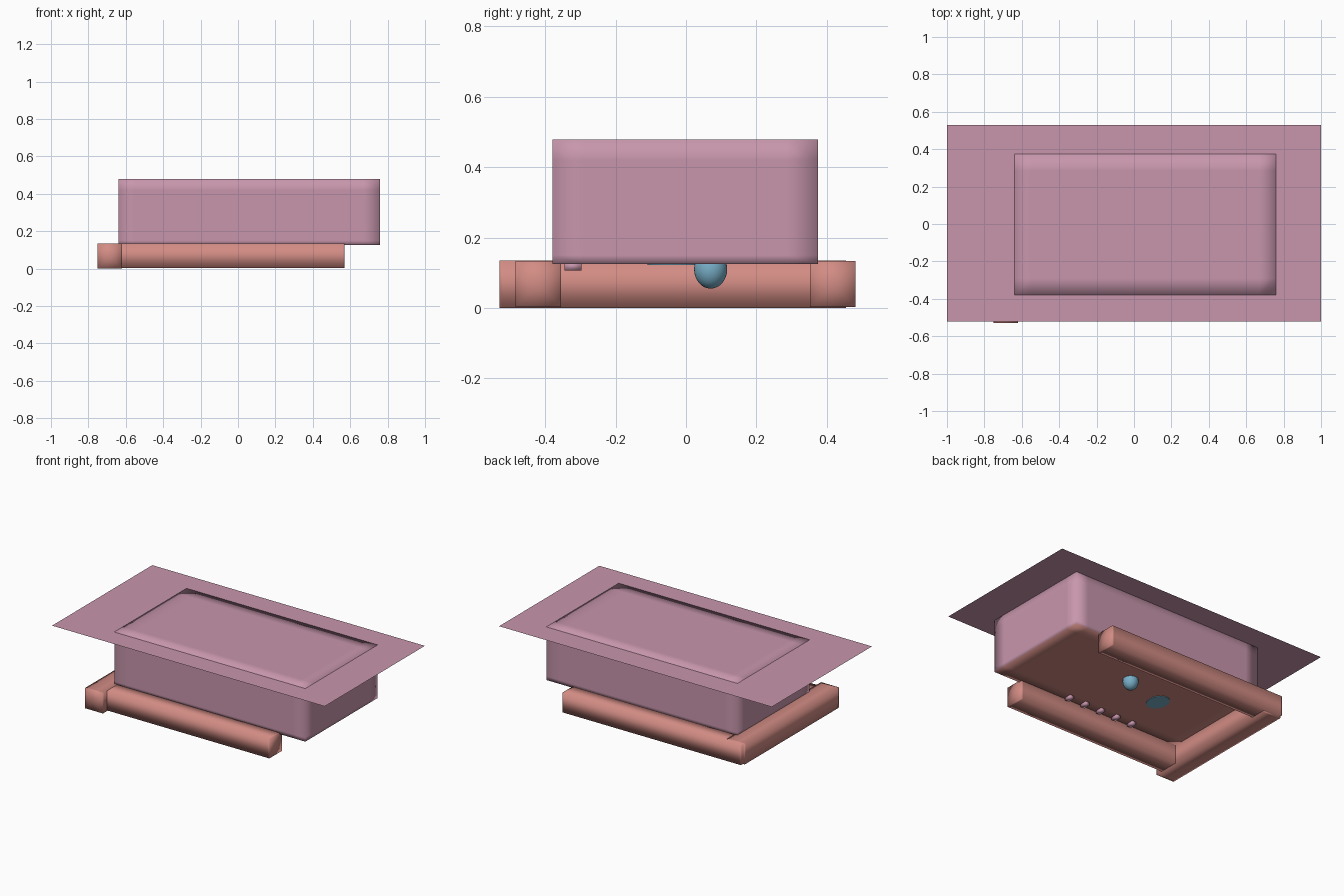
import bpy, bmesh, math
from mathutils import Matrix

if "Cube" in bpy.data.objects:
    bpy.data.objects.remove(bpy.data.objects["Cube"])


def material(name, rgb):
    m = bpy.data.materials.new(name)
    m.diffuse_color = (*rgb, 1)
    m.use_nodes = True
    m.node_tree.nodes["Principled BSDF"].inputs["Base Color"].default_value = m.diffuse_color
    return m


PINK = material("dusty pink", (0.578, 0.305, 0.413))
SALMON = material("salmon", (0.645, 0.262, 0.231))
BLUE = material("soft blue", (0.188, 0.429, 0.578))


def finish(name, bm, mats, smooth=True):
    bmesh.ops.recalc_face_normals(bm, faces=bm.faces)
    for f in bm.faces:
        f.smooth = smooth
    me = bpy.data.meshes.new(name)
    bm.to_mesh(me)
    bm.free()
    for m in mats:
        me.materials.append(m)
    ob = bpy.data.objects.new(name, me)
    bpy.context.collection.objects.link(ob)
    return ob


def box_bm(lo, hi):
    bm = bmesh.new()
    bmesh.ops.create_cube(bm, size=1)
    for v in bm.verts:
        v.co = [(l + h) / 2 + c * (h - l) for l, h, c in zip(lo, hi, v.co)]
    return bm


def add_loop(bm, axis, value):
    co, no = [0, 0, 0], [0, 0, 0]
    co[axis], no[axis] = value, 1
    bmesh.ops.bisect_plane(bm, geom=bm.verts[:] + bm.edges[:] + bm.faces[:],
                           plane_co=co, plane_no=no)


# Table top: a single thin sheet
bm = bmesh.new()
bm.faces.new([bm.verts.new(c) for c in
              ((-1, -.52, .477), (1, -.52, .477), (1, .53, .477), (-1, .53, .477))])
finish("top_sheet", bm, [PINK], False)

# Main body: square box with support loops that soften its shading
bm = box_bm((-.64, -.38, .125), (.76, .375, .479))
for axis, values in enumerate(((-.55, .67), (-.29, .285), (.15, .42))):
    for v in values:
        add_loop(bm, axis, v)
for f in bm.faces:
    if f.calc_center_median().z < .126:
        f.material_index = 1
finish("body", bm, [PINK, SALMON])


# Base rails: square bars, softly shaded, with fanned end caps
def rail(name, lo, hi, axis):
    bm = box_bm(lo, hi)
    caps = [f for f in bm.faces if abs(f.normal[axis]) > .9]
    bmesh.ops.poke(bm, faces=caps)
    add_loop(bm, axis, lo[axis] + .01)
    add_loop(bm, axis, hi[axis] - .01)
    finish(name, bm, [SALMON])


rail("front_rail", (-.74, -.485, .003), (.57, -.355, .134), 0)
rail("back_rail", (-.74, .352, .003), (.57, .482, .133), 0)
rail("left_rail", (-.75, -.53, 0), (-.62, .455, .135), 1)

# Blue knob under the body
bm = bmesh.new()
bmesh.ops.create_uvsphere(bm, u_segments=32, v_segments=16, radius=1,
                          matrix=Matrix.Translation((.085, .07, .11)) @ Matrix.Diagonal((.047, .047, .055, 1)))
finish("knob", bm, [BLUE])

# Flat blue disc under the body
bm = bmesh.new()
bmesh.ops.create_cone(bm, cap_ends=True, segments=32, radius1=1, radius2=1, depth=1,
                      matrix=Matrix.Translation((-.21, -.03, .1245)) @ Matrix.Diagonal((.062, .08, .005, 1)))
finish("disc", bm, [BLUE], False)

# Row of small studs near the front rail
for i in range(5):
    x = -.25 + .12 * i
    finish(f"stud_{i + 1}", box_bm((x - .014, -.345, .107), (x + .014, -.297, .13)), [PINK])
